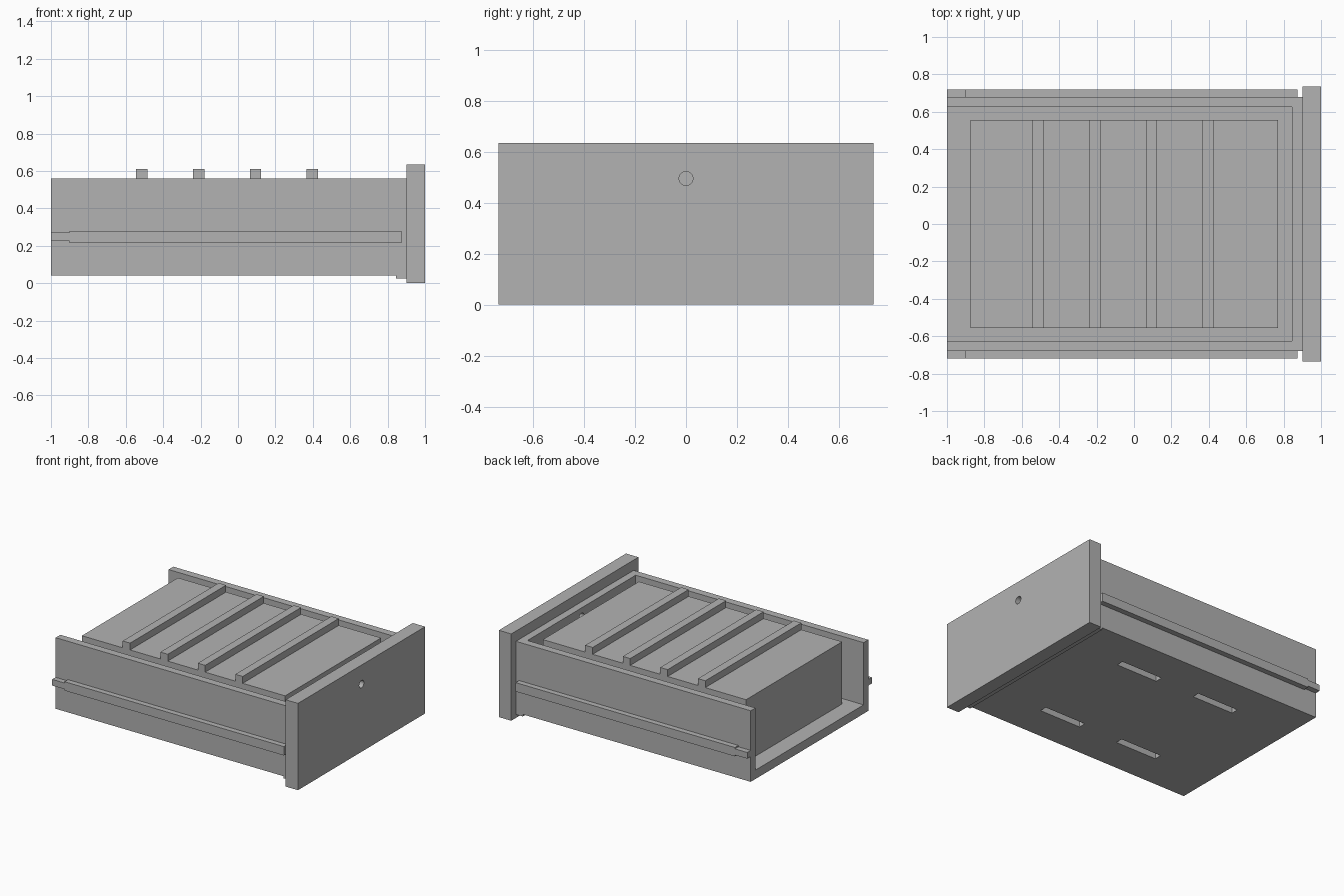
import bpy
import bmesh
from mathutils import Matrix, Vector

default = bpy.data.objects.get("Cube")
if default:
    bpy.data.objects.remove(default, do_unlink=True)

# One plain grey for everything
GREY = (0.448, 0.448, 0.448, 1.0)
grey = bpy.data.materials.new("plain_grey")
grey.use_nodes = True
grey.diffuse_color = GREY
grey.node_tree.nodes["Principled BSDF"].inputs["Base Color"].default_value = GREY


def make_object(name, bm):
    mesh = bpy.data.meshes.new(name)
    bm.to_mesh(mesh)
    bm.free()
    mesh.materials.append(grey)
    obj = bpy.data.objects.new(name, mesh)
    bpy.context.collection.objects.link(obj)
    return obj


def box(name, x, y, z):
    """Box from (low, high) ranges on each axis."""
    bm = bmesh.new()
    size = Vector((x[1] - x[0], y[1] - y[0], z[1] - z[0]))
    centre = Vector((sum(x), sum(y), sum(z))) / 2
    bmesh.ops.create_cube(bm, size=1, matrix=Matrix.Translation(centre) @ Matrix.Diagonal(size).to_4x4())
    return make_object(name, bm)


def cylinder_x(name, centre, radius, length):
    bm = bmesh.new()
    bmesh.ops.create_cone(bm, cap_ends=True, segments=32, radius1=radius, radius2=radius, depth=length,
                          matrix=Matrix.Translation(centre) @ Matrix.Rotation(1.5707963, 4, "Y"))
    return make_object(name, bm)


def cut(target, cutters):
    """Subtract the cutters for good, then drop them."""
    for cutter in cutters:
        cutter.hide_render = True
        mod = target.modifiers.new("cut", "BOOLEAN")
        mod.operation = "DIFFERENCE"
        mod.solver = "EXACT"
        mod.object = cutter
    bpy.context.view_layer.update()
    graph = bpy.context.evaluated_depsgraph_get()
    mesh = bpy.data.meshes.new_from_object(target.evaluated_get(graph))
    target.modifiers.clear()
    target.data = mesh
    for cutter in cutters:
        bpy.data.objects.remove(cutter, do_unlink=True)


# Tray: open at the top and at the -x end, with four slots in the floor
tray = box("tray", (-1, 0.9), (-0.68, 0.68), (0.04, 0.56))
cutters = [box("cavity", (-1.2, 0.845), (-0.625, 0.625), (0.105, 0.8))]
for cx in (-0.37, 0.285):
    for cy in (-0.395, 0.395):
        cutters.append(box("slot", (cx - 0.168, cx + 0.168), (cy - 0.027, cy + 0.027), (-0.1, 0.2)))
cutters.append(cylinder_x("wall_hole", (0.9, 0, 0.495), 0.027, 0.3))
cut(tray, cutters)

# Lip under the end wall
box("tray_lip", (0.845, 0.9), (-0.68, 0.68), (0.025, 0.04))

# Face panel with a drilled hole
panel = box("face_panel", (0.9, 1), (-0.735, 0.735), (0, 0.635))
cut(panel, [cylinder_x("panel_hole", (0.95, 0, 0.495), 0.027, 0.4)])

# Slide rails with a narrower tongue at the open end
for side, s in (("front", -1), ("back", 1)):
    y = sorted((0.68 * s, 0.72 * s))
    box(side + "_rail", (-0.9, 0.875), y, (0.215, 0.28))
    box(side + "_rail_tongue", (-1, -0.9), y, (0.225, 0.27))

# Block resting in the tray and the slats across its top
box("inner_block", (-0.875, 0.77), (-0.555, 0.555), (0.105, 0.56))
for i, x in enumerate((-0.515, -0.21, 0.093, 0.397)):
    box(f"slat_{i + 1}", (x - 0.03, x + 0.03), (-0.555, 0.555), (0.56, 0.61))
